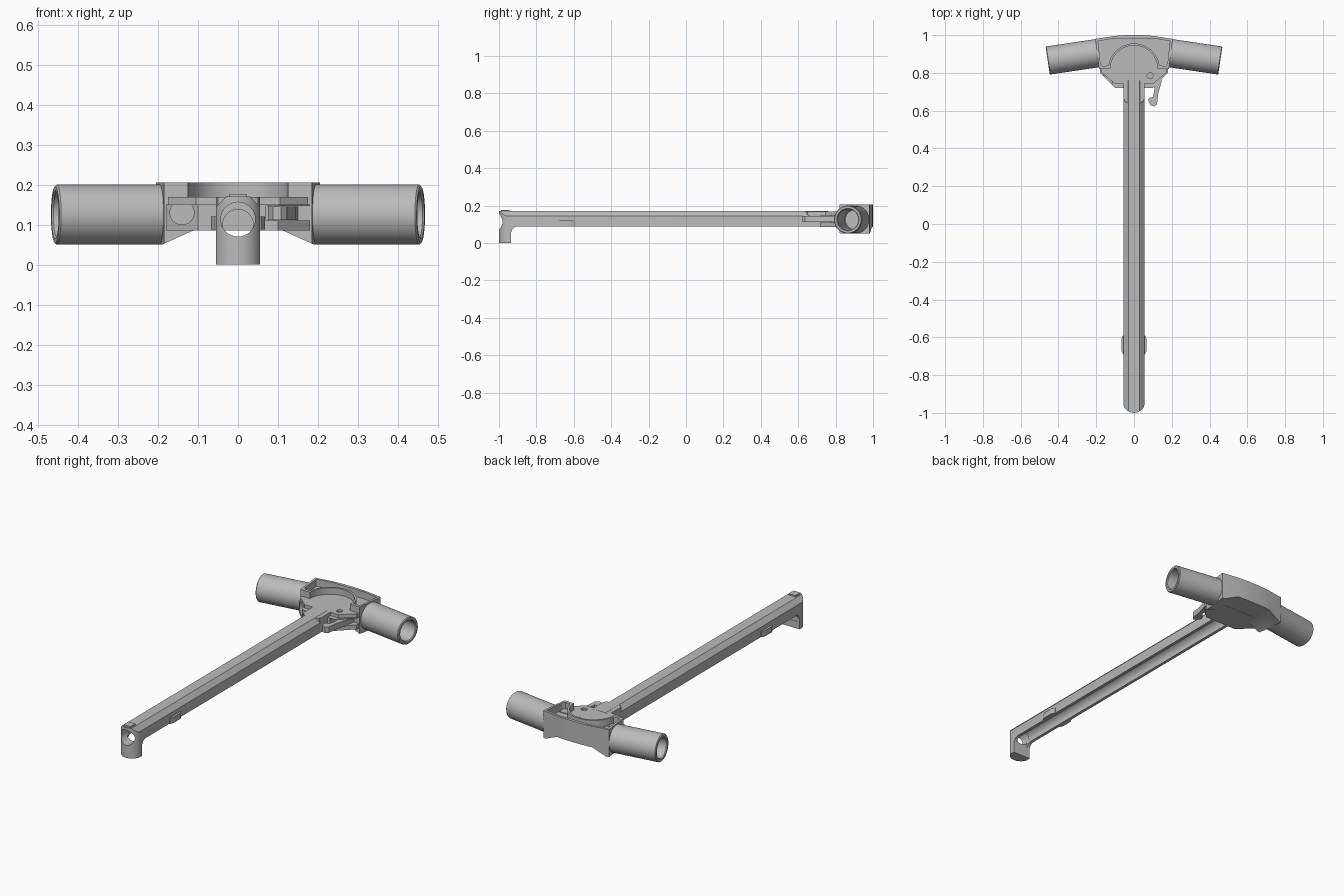
import bpy, bmesh
from math import sin, cos, radians
from mathutils import Vector

if "Cube" in bpy.data.objects:
    bpy.data.objects.remove(bpy.data.objects["Cube"])

metal = bpy.data.materials.new("grey_metal")
metal.use_nodes = True
GREY = (0.5, 0.5, 0.5, 1)
metal.diffuse_color = GREY
metal.node_tree.nodes["Principled BSDF"].inputs["Base Color"].default_value = GREY


def prism(name, pts, axis, a, b):
    """Extrude a 2D outline along an axis from a to b."""
    place = {"x": lambda u, v: (a, u, v), "y": lambda u, v: (u, a, v),
             "z": lambda u, v: (u, v, a)}[axis]
    bm = bmesh.new()
    face = bm.faces.new([bm.verts.new(place(u, v)) for u, v in pts])
    out = bmesh.ops.extrude_face_region(bm, geom=[face])
    move = Vector([b - a if c == axis else 0 for c in "xyz"])
    bmesh.ops.translate(bm, vec=move,
                        verts=[g for g in out["geom"] if isinstance(g, bmesh.types.BMVert)])
    bmesh.ops.recalc_face_normals(bm, faces=bm.faces)
    mesh = bpy.data.meshes.new(name)
    bm.to_mesh(mesh)
    bm.free()
    mesh.materials.append(metal)
    obj = bpy.data.objects.new(name, mesh)
    bpy.context.collection.objects.link(obj)
    return obj


def arc(cx, cy, r, start, end, n=24):
    angles = [radians(start + (end - start) * i / n) for i in range(n + 1)]
    return [(cx + r * cos(t), cy + r * sin(t)) for t in angles]


def circle(cx, cy, r, n=48):
    return arc(cx, cy, r, 0, 360, n)[:-1]


def rect(u0, v0, u1, v1):
    return [(u0, v0), (u1, v0), (u1, v1), (u0, v1)]


def mirrored(half):
    """Close a right-hand outline with its mirror image."""
    return half + [(-u, v) for u, v in reversed(half)]


def combine(obj, tool, op="DIFFERENCE"):
    """Boolean with a helper, which is then removed."""
    mod = obj.modifiers.new("cut", "BOOLEAN")
    mod.operation, mod.solver, mod.object = op, "EXACT", tool
    bake(obj)
    bpy.data.objects.remove(tool)


def bake(obj):
    bpy.context.view_layer.update()
    graph = bpy.context.evaluated_depsgraph_get()
    mesh = bpy.data.meshes.new_from_object(obj.evaluated_get(graph))
    obj.modifiers.clear()
    obj.data = mesh


# Long shaft with a rounded nose and a downward leg
side_outline = [(-1.1, 0), (-0.935, 0)] + arc(-0.9, 0.053, 0.035, 180, 90, 8) \
    + [(0.76, 0.088), (0.76, 0.3), (-1.1, 0.3)]
shaft = prism("shaft", side_outline, "x", -0.1, 0.1)
section = mirrored([(0.055, -0.1), (0.055, 0.144), (0.03, 0.17)])
combine(shaft, prism("helper", section, "y", -1.2, 0.9), "INTERSECT")
nose = arc(0, -0.942, 0.058, 180, 360) + [(0.058, 0.9), (-0.058, 0.9)]
combine(shaft, prism("helper", nose, "z", -0.1, 0.4), "INTERSECT")

# Rounded channel underneath and the bore in the nose
channel = [(0.038, 0.04)] + arc(0, 0.1, 0.038, 0, 180, 16) + [(-0.038, 0.04)]
combine(shaft, prism("helper", channel, "y", -0.937, 0.73))
combine(shaft, prism("helper", circle(0, 0.113, 0.043), "y", -1.1, -0.92))

prism("nose_pad", rect(-0.022, -0.99, 0.022, -0.945), "z", 0.16, 0.177)

# Flat shoulders where the shaft meets the head
shoulder = mirrored([(0.055, 0.76), (0.055, 0.665), (0.05, 0.65), (0.03, 0.64)])
prism("shaft_shoulder", shoulder, "z", 0.14, 0.1695)

# Guide lugs near the nose
for side, word in ((1, "left"), (-1, "right")):
    lug = [(side * u, v) for u, v in
           [(0.045, -0.69), (0.058, -0.69), (0.067, -0.67), (0.067, -0.61),
            (0.058, -0.59), (0.045, -0.59)]]
    prism(word + "_guide_lug", lug, "z", 0.088, 0.12)

# Head plate with a stepped front edge
plate = prism("head_plate", mirrored([(0.1, 0.72), (0.18, 0.8), (0.18, 0.88)]), "z", 0.085, 0.15)
combine(plate, prism("helper", circle(-0.14, 0.13, 0.03, 32), "y", 0.6, 0.83))
combine(plate, prism("helper", rect(0.07, 0.6, 0.3, 0.825), "z", 0.11, 0.147))
top = prism("head_plate_top", mirrored([(0.105, 0.745), (0.175, 0.805), (0.175, 0.88)]),
            "z", 0.15, 0.169)
combine(top, prism("helper", circle(0.085, 0.785, 0.016, 24), "z", 0.155, 0.3))

# Latch hooked into the left slot
latch = [(0.1, 0.82), (0.15, 0.82), (0.145, 0.75), (0.128, 0.69), (0.122, 0.635),
         (0.108, 0.622), (0.088, 0.628), (0.075, 0.655), (0.082, 0.668),
         (0.1, 0.672), (0.108, 0.71)]
prism("latch", latch, "z", 0.112, 0.145)
prism("latch_pin", circle(0.085, 0.785, 0.01, 24), "z", 0.1, 0.162)

# Rear block: arched outline, drooping lower corners
block = prism("rear_block", mirrored([(0.185, 0.82), (0.205, 0.98), (0.1, 0.996), (0.04, 1.0)]),
              "z", 0, 0.205)
droop = mirrored([(0.11, 0.086), (0.19, 0.05), (0.3, 0.05), (0.3, 0.4)])
combine(block, prism("helper", droop, "y", 0.7, 1.1), "INTERSECT")

# Round front recess and the walled pocket behind it
combine(block, prism("helper", circle(0, 0.82, 0.125, 64), "z", 0.1685, 0.3))
pocket = arc(0, 0.82, 0.136, 8, 172, 32) + [
    (-0.168, 0.836), (-0.177, 0.848), (-0.19, 0.968), (-0.1, 0.983), (0.1, 0.983),
    (0.19, 0.968), (0.177, 0.848), (0.168, 0.836)]
combine(block, prism("helper", pocket, "z", 0.165, 0.3))

# Hollow swept-back grip tubes
for side, word in ((1, "left"), (-1, "right")):
    tube = prism(word + "_grip_tube", circle(0, 0, 0.075, 64), "x", 0, side * 0.27)
    combine(tube, prism("helper", circle(0, 0, 0.056, 64), "x", side * 0.01, side * 0.4))
    rim = tube.modifiers.new("rim", "BEVEL")
    rim.width, rim.segments, rim.limit_method = 0.004, 1, "ANGLE"
    rim.angle_limit = radians(40)
    bake(tube)
    tube.rotation_euler.z = -side * 0.148
    tube.location = (side * 0.19, 0.905, 0.125)

# Smooth the curved walls, keep hard edges
for obj in bpy.context.collection.objects:
    if obj.type == "MESH" and metal.name in obj.data.materials:
        bpy.ops.object.select_all(action="DESELECT")
        obj.select_set(True)
        bpy.context.view_layer.objects.active = obj
        bpy.ops.object.shade_smooth_by_angle(angle=radians(25))
